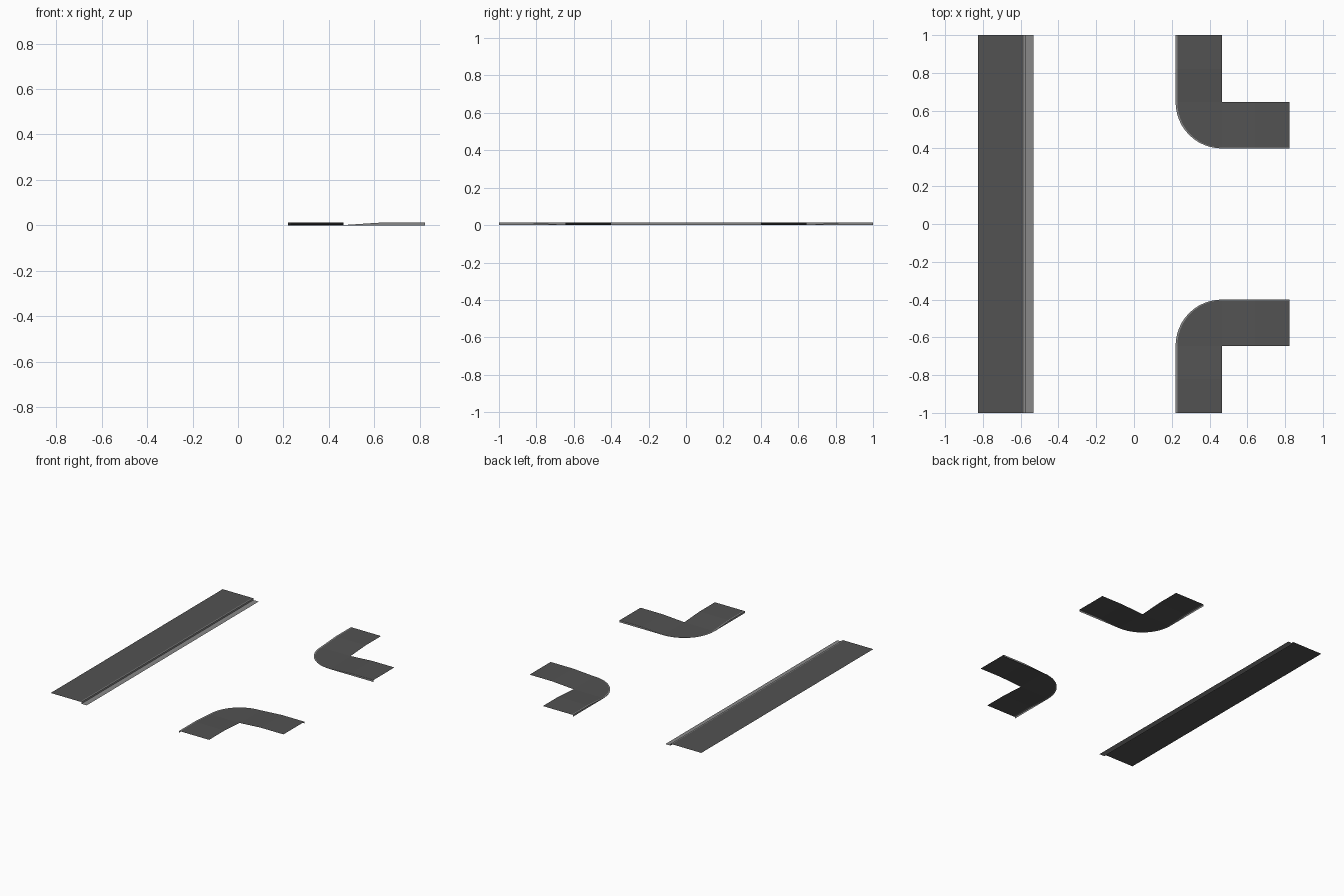
import bpy, bmesh, math

if "Cube" in bpy.data.objects:
    bpy.data.objects.remove(bpy.data.objects["Cube"])

H = 0.013       # kerb height
LOW = 0.0015    # height of the dropped corner


def material(name, v):
    m = bpy.data.materials.new(name)
    m.diffuse_color = (v, v, v, 1)
    m.use_nodes = True
    m.node_tree.nodes["Principled BSDF"].inputs["Base Color"].default_value = m.diffuse_color
    return m


PAVING = material("dark paving", 0.085)
KERB = material("light kerb", 0.25)


def sweep(name, sections):
    """Skin matching cross-sections; first strip is paving, the rest is kerb."""
    bm = bmesh.new()
    rows = [[bm.verts.new(p) for p in s] for s in sections]
    for a, b in zip(rows, rows[1:]):
        for i in range(len(a) - 1):
            f = bm.faces.new((a[i], a[i + 1], b[i + 1], b[i]))
            f.material_index = 0 if i == 0 else 1
    bmesh.ops.remove_doubles(bm, verts=bm.verts, dist=1e-5)
    me = bpy.data.meshes.new(name)
    bm.to_mesh(me)
    bm.free()
    me.materials.append(PAVING)
    me.materials.append(KERB)
    ob = bpy.data.objects.new(name, me)
    bpy.context.collection.objects.link(ob)
    return ob


# Straight sidewalk: paving, kerb lip, kerb wall, gutter
profile = [(-0.825, H), (-0.584, H), (-0.575, H), (-0.575, 0), (-0.532, 0)]
sweep("straight_sidewalk", [[(x, y, z) for x, z in profile] for y in (-1, 1)])

# Corner sidewalk: legs ramp down to a low quarter-round fan
CX, CY, R = 0.465, 0.645, 0.245


def section(ix, iy, angle, z, lip):
    dx, dy = math.cos(angle), math.sin(angle)
    at = lambda r, h: (ix + dx * r, iy + dy * r, h)
    return [at(0, z), at(R - lip, z), at(R, z), at(R, 0)]


secs = [section(CX, y, math.pi, H, 0.010) for y in (1.0, 0.82)]
N = 12
for k in range(N + 1):
    t = k / N
    secs.append(section(CX, CY, math.pi * (1 + t / 2), LOW, 0.010 - 0.006 * t))
secs += [section(x, CY, math.pi * 1.5, H, 0.004) for x in (0.64, 0.822)]
corner = sweep("corner_sidewalks", secs)

# Second corner mirrored across y = 0
mod = corner.modifiers.new("mirror", 'MIRROR')
mod.use_axis = (False, True, False)
mod.use_mirror_merge = False
